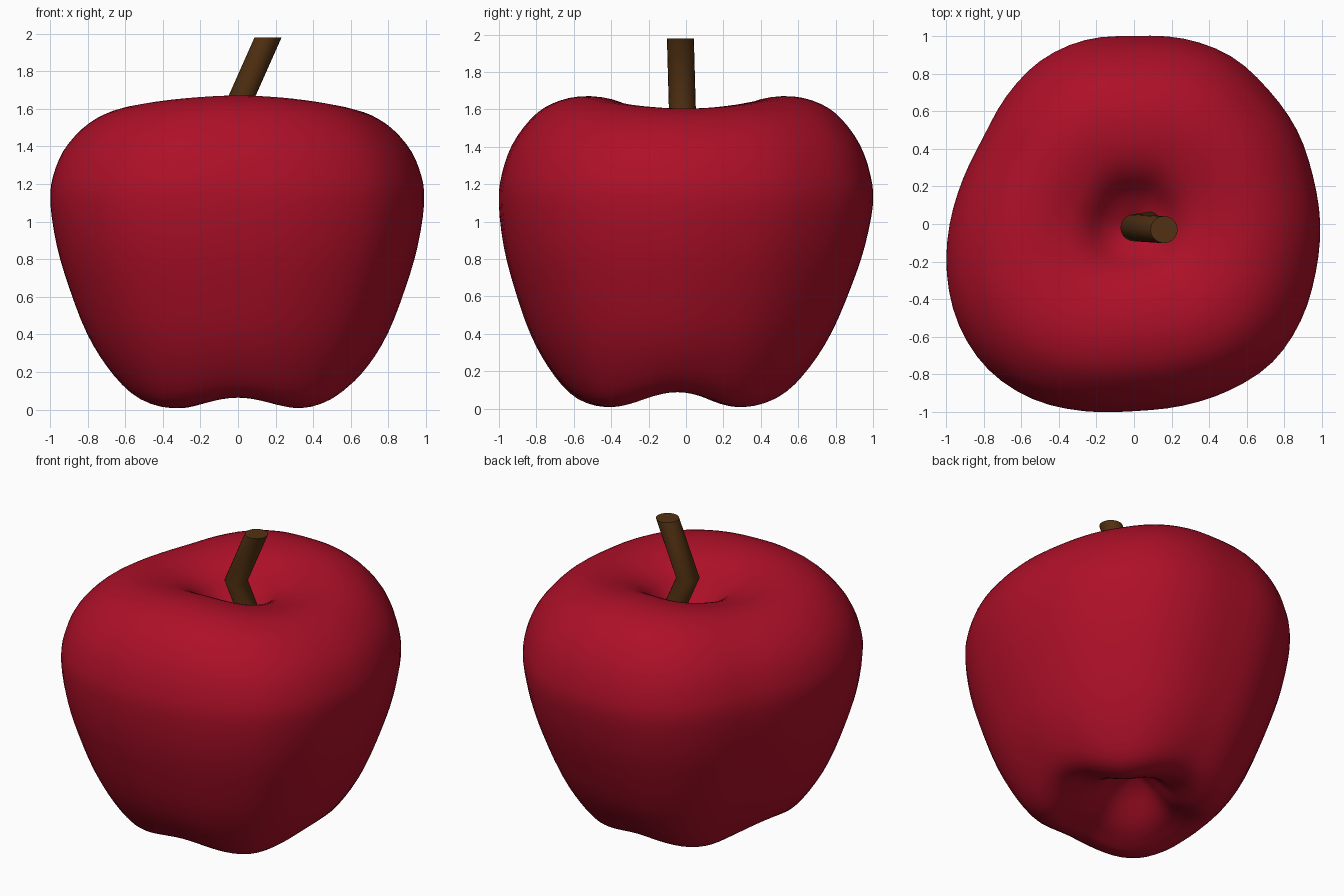
import bpy, bmesh, math

if "Cube" in bpy.data.objects:
    bpy.data.objects.remove(bpy.data.objects["Cube"])


def material(name, rgb):
    m = bpy.data.materials.new(name)
    m.diffuse_color = (*rgb, 1)
    m.use_nodes = True
    m.node_tree.nodes["Principled BSDF"].inputs["Base Color"].default_value = m.diffuse_color
    return m


def catmull(a, b, c, d, t):
    return 0.5 * (2*b + (c - a)*t + (2*a - 5*b + 4*c - d)*t*t + (3*b - a - 3*c + d)*t**3)


def loft(name, rings, mat, start=None, end=None):
    """Skin rings of points; close each end with a pole point or a flat cap."""
    bm = bmesh.new()
    loops = [[bm.verts.new(p) for p in ring] for ring in rings]
    n = len(loops[0])
    for a, b in zip(loops, loops[1:]):
        for i in range(n):
            j = (i + 1) % n
            bm.faces.new((a[i], a[j], b[j], b[i]))
    for loop, pole in ((loops[0], start), (loops[-1], end)):
        if pole:
            v = bm.verts.new(pole)
            for i in range(n):
                bm.faces.new((loop[i], loop[(i + 1) % n], v))
        else:
            bm.faces.new(loop)
    bmesh.ops.recalc_face_normals(bm, faces=bm.faces)
    me = bpy.data.meshes.new(name)
    bm.to_mesh(me)
    bm.free()
    me.materials.append(mat)
    ob = bpy.data.objects.new(name, me)
    bpy.context.collection.objects.link(ob)
    bpy.ops.object.select_all(action='DESELECT')
    ob.select_set(True)
    bpy.context.view_layer.objects.active = ob
    bpy.ops.object.shade_smooth_by_angle(angle=math.radians(60))
    return ob


red = material("apple red", (0.42, 0.005, 0.021))
brown = material("stem brown", (0.085, 0.031, 0.006))

# Widest outline seen from above: radius every 15 degrees from +x
OUTLINE = [.99, .985, 1.0, 1.01, 1.03, 1.02, 1.0, 1.012, 1.0, .96, .925, .94,
           .98, 1.03, 1.075, 1.095, 1.075, 1.03, .995, 1.0, 1.02, 1.04, 1.025, 1.0]
# Side profile from bottom hollow to top hollow: radius fraction, height
PROFILE = [(0, .28), (.12, .22), (.27, .08), (.4, .012), (.49, .0), (.59, .05),
           (.70, .2), (.805, .4), (.90, .65), (.965, .87), (1, 1.1), (.985, 1.25),
           (.93, 1.41), (.83, 1.55), (.72, 1.63), (.57, 1.67), (.4, 1.655),
           (.27, 1.59), (.15, 1.46), (0, 1.37)]
SEGMENTS, STEPS = 72, 3


def outline(angle):
    u = angle / math.radians(15)
    i = int(u)
    return catmull(*[OUTLINE[(i + k) % 24] for k in (-1, 0, 1, 2)], u - i)


def skin_point(f, z, angle):
    r = f * outline(angle)
    c2, c4 = math.cos(2 * angle), math.cos(4 * angle)
    edge = min(1, f / 0.4)
    # four feet below, a saddle dip across the top
    low = max(0, 1 - z / 0.55) ** 2 * edge
    high = max(0, min(1, (z - 1.2) / 0.4)) * edge
    lift = low * (0.033 * (1 + c4) + 0.012 * (1 + c2)) - high * 0.033 * (1 + c2)
    shift = -0.045 * max(0, 1 - z / 1.1) * edge
    return (r * math.cos(angle), r * math.sin(angle) + shift, z + lift)


# Apple body
curve = []
last = len(PROFILE) - 1
for i in range(last):
    q = [PROFILE[min(max(i + k, 0), last)] for k in (-1, 0, 1, 2)]
    for s in range(STEPS):
        curve.append(tuple(catmull(*[p[k] for p in q], s / STEPS) for k in (0, 1)))
rings = [[skin_point(f, z, 2 * math.pi * i / SEGMENTS) for i in range(SEGMENTS)]
         for f, z in curve[1:]]
loft("apple_body", rings, red, (0, 0, PROFILE[0][1]), (0, 0, PROFILE[-1][1]))

# Bent stem, cut level at the top
STEM = [(.12, 0, 1.33), (0, -.02, 1.62), (.16, -.03, 1.98)]
rings = [[(x + .072 * math.cos(a), y + .072 * math.sin(a), z)
          for a in (2 * math.pi * i / 20 for i in range(20))] for x, y, z in STEM]
loft("stem", rings, brown)
